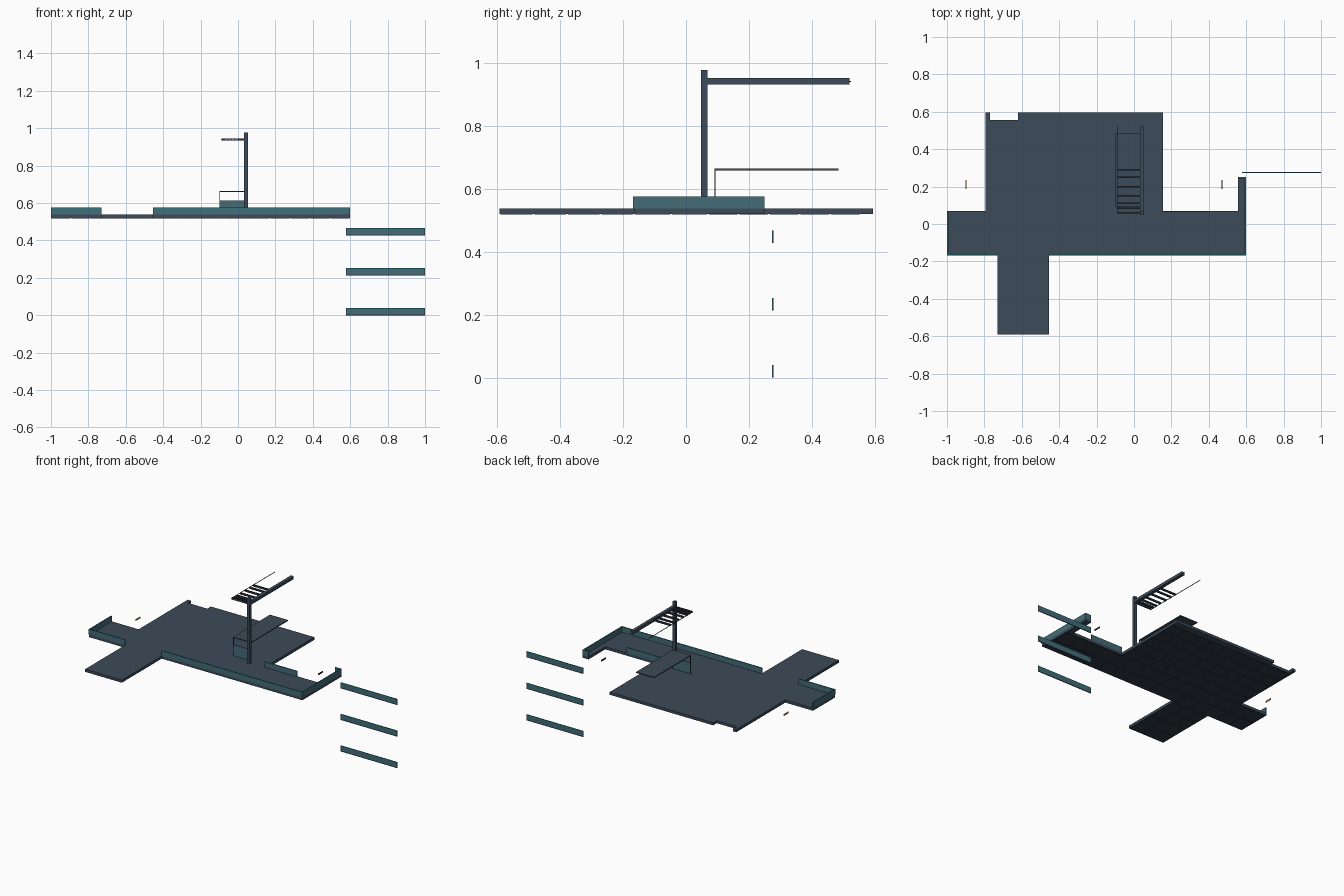
import bpy, bmesh

if "Cube" in bpy.data.objects:
    bpy.data.objects.remove(bpy.data.objects["Cube"])


def material(name, rgb):
    m = bpy.data.materials.new(name)
    m.diffuse_color = (*rgb, 1)
    m.use_nodes = True
    m.node_tree.nodes["Principled BSDF"].inputs["Base Color"].default_value = m.diffuse_color
    return m


DARK = material("dark slate", (0.046, 0.070, 0.098))
UNDER = material("deep slate", (0.028, 0.042, 0.058))
TEAL = material("muted teal", (0.060, 0.150, 0.190))
TRIM = material("bright teal", (0.024, 0.195, 0.215))
ORANGE = material("warm orange", (0.60, 0.25, 0.07))
METAL = material("dark metal", (0.022, 0.030, 0.040))


def finish(name, bm, mat):
    bmesh.ops.recalc_face_normals(bm, faces=bm.faces)
    me = bpy.data.meshes.new(name)
    bm.to_mesh(me)
    bm.free()
    me.materials.append(mat)
    ob = bpy.data.objects.new(name, me)
    bpy.context.collection.objects.link(ob)
    return ob


def add_box(bm, x, y, z):
    vs = [bm.verts.new((a, b, c)) for c in z for b in y for a in x]
    for f in ((0, 1, 3, 2), (4, 5, 7, 6), (0, 1, 5, 4),
              (2, 3, 7, 6), (0, 2, 6, 4), (1, 3, 7, 5)):
        bm.faces.new([vs[i] for i in f])


def box(name, x, y, z, mat):
    bm = bmesh.new()
    add_box(bm, x, y, z)
    return finish(name, bm, mat)


# Cross-shaped deck with a notch in the back left corner
outline = [(-1, -.165), (-.73, -.165), (-.73, -.592), (-.455, -.592),
           (-.455, -.165), (.598, -.165), (.598, .25), (.555, .25),
           (.555, .07), (.155, .07), (.155, .595), (-.62, .595),
           (-.62, .557), (-.77, .557), (-.77, .595), (-.793, .595),
           (-.793, .07), (-1, .07)]
Z0, Z1, ZT = .520, .538, .575
bm = bmesh.new()
base = bm.faces.new([bm.verts.new((x, y, Z0)) for x, y in outline])
ext = bmesh.ops.extrude_face_region(bm, geom=[base])
bmesh.ops.translate(bm, vec=(0, 0, Z1 - Z0),
                    verts=[v for v in ext["geom"] if isinstance(v, bmesh.types.BMVert)])
finish("deck", bm, DARK)

# Grid of tiles under the deck
bm = bmesh.new()
for x0, x1, y0, y1 in ((-.79, .155, .07, .555), (-1, .598, -.165, .07),
                       (-.73, -.455, -.592, -.165)):
    nx, ny = max(1, round((x1 - x0) / .105)), max(1, round((y1 - y0) / .105))
    dx, dy, g = (x1 - x0) / nx, (y1 - y0) / ny, .003
    for i in range(nx):
        for j in range(ny):
            add_box(bm, (x0 + i * dx + g, x0 + (i + 1) * dx - g),
                    (y0 + j * dy + g, y0 + (j + 1) * dy - g), (Z0 - .002, Z0 + .001))
finish("underside_tiles", bm, UNDER)

# Low parapet walls around the deck, each with a brighter cap
T = .007
walls = {
    "front_wall_left": ((-1, -.73), (-.168, -.168 + T)),
    "front_wall_right": ((-.455, .598), (-.168, -.168 + T)),
    "left_wall": ((-1, -1 + T), (-.161, .07)),
    "right_wall": ((.598 - T, .598), (-.161, .25)),
    "right_end_wall": ((.555, .598 - T), (.25 - T, .25)),
    "back_wall": ((.155, .398), (.07 - T, .07)),
}
for name, (x, y) in walls.items():
    box(name, x, y, (Z1, ZT - .005), TEAL)
    box(name + "_cap", x, y, (ZT - .005, ZT), TRIM)

# Three hanging panels on the right, stacked vertically
for i, z in enumerate((0, .213, .427)):
    y = (.274, .278)
    box(f"panel_foot_{i}", (.577, 1), y, (z, z + .006), DARK)
    box(f"panel_{i}", (.577, 1), y, (z + .006, z + .031), TEAL)
    box(f"panel_cap_{i}", (.577, 1), y, (z + .031, z + .04), TRIM)

# Pole with an overhead beam
box("pole", (.032, .053), (.048, .068), (Z1, .978), DARK)
box("beam", (.032, .053), (.068, .52), (.932, .952), DARK)

# Slats reaching out sideways from the beam, and their outer rod
for i, y in enumerate((.06, .083, .11, .15, .20, .25, .29)):
    box(f"slat_{i}", (-.088, .032), (y - .004, y + .004), (.934, .946), METAL)
box("slat_rod", (-.092, -.089), (.055, .525), (.939, .942), METAL)
for i in range(4):
    x = -.068 + i * .018
    box(f"lamp_{i}", (x, x + .010), (.054, .056), (.937, .943), ORANGE)

# Small canopy: thin roof, two posts and a half-height front panel
box("canopy_roof", (-.1, .035), (.09, .485), (.658, .664), DARK)
for side, x in (("left", -.1), ("right", .031)):
    box(f"canopy_post_{side}", (x, x + .004), (.09, .094), (Z1, .658), METAL)
box("canopy_panel", (-.096, .031), (.090, .094), (Z1, .613), TEAL)

# Tiny side markers beside the deck
box("marker_left", (-.9, -.896), (.187, .235), (.522, .532), ORANGE)
box("marker_right", (.469, .473), (.187, .235), (.522, .532), METAL)
